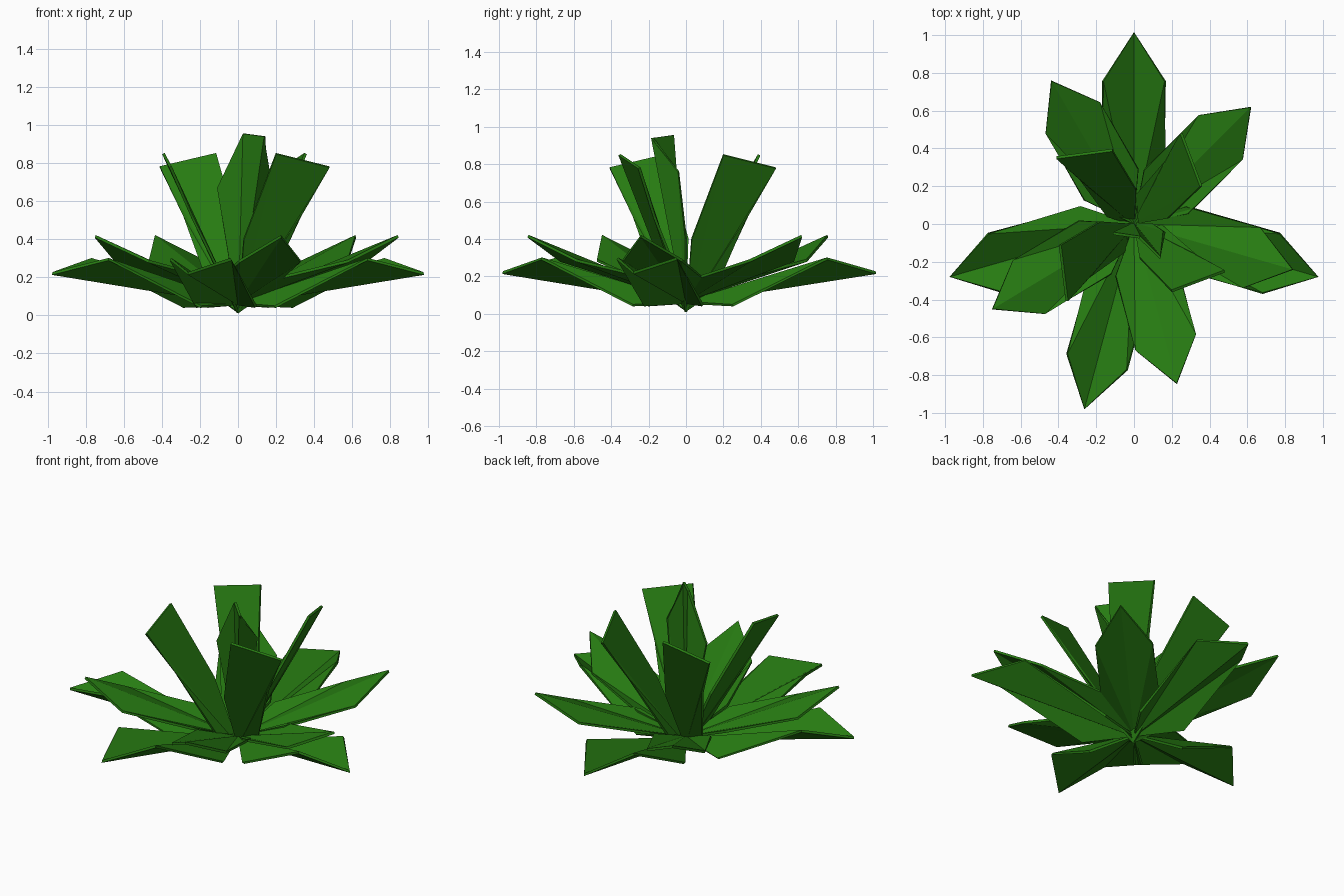
import bpy, math
from mathutils import Matrix, Vector

cube = bpy.data.objects.get("Cube")
if cube:
    bpy.data.objects.remove(cube, do_unlink=True)

# One green for the whole plant
green = bpy.data.materials.new("leaf_green")
green.use_nodes = True
color = (0.02, 0.2, 0.006, 1)
green.diffuse_color = color
green.node_tree.nodes["Principled BSDF"].inputs["Base Color"].default_value = color


def leaf(name, points, angle=0):
    """Folded leaf: base, wide, shoulder, tip, shoulder, wide; fanned from the base."""
    turn = Matrix.Rotation(math.radians(angle), 3, 'Z')
    mesh = bpy.data.meshes.new(name)
    faces = [(0, i + 1, i) for i in range(1, 5)]
    mesh.from_pydata([turn @ Vector(p) for p in points], [], faces)
    mesh.materials.append(green)
    obj = bpy.data.objects.new(name, mesh)
    bpy.context.collection.objects.link(obj)
    thick = obj.modifiers.new("thickness", 'SOLIDIFY')
    thick.thickness = 0.015
    thick.offset = 0
    return obj


def symmetric(base_z, wide, shoulder, tip, half=0.165):
    """Leaf outline along +x, mirrored across its length, from (distance, height) pairs."""
    (wr, wz), (sr, sz), (tr, tz) = wide, shoulder, tip
    return [(0, 0, base_z), (wr, half, wz), (sr, half, sz), (tr, 0, tz),
            (sr, -half, sz), (wr, -half, wz)]


# Low tier: long leaves with drooping tips
low = symmetric(0.06, (0.25, 0.045), (0.755, 0.295), (1.015, 0.22))
for i, a in enumerate((90, 196, 255, 344)):
    leaf(f"low_leaf_{i + 1}", low, a)

# Middle tier: shorter leaves with lifted tips
middle = symmetric(0.07, (0.24, 0.19), (0.65, 0.285), (0.875, 0.415))
for i, a in enumerate((45, 120, 211, 285, 344)):
    leaf(f"middle_leaf_{i + 1}", middle, a)

# Upper tier: steep, twisted leaves
upper = [(0, 0, 0.015), (0.15, -0.01, 0.12), (0.33, -0.17, 0.52), (0.48, -0.25, 0.78),
         (0.2, -0.355, 0.85), (0.03, -0.18, 0.4)]
for i, a in enumerate((0, 90, 167, 256.5)):
    leaf(f"upper_leaf_{i + 1}", upper, a)

# Single upright leaf in the middle
leaf("center_leaf", [(0, 0, 0.01), (0.1, 0, 0.4), (0.16, -0.04, 0.76), (0.14, -0.18, 0.94),
                     (0.03, -0.07, 0.955), (-0.11, -0.05, 0.67)])
